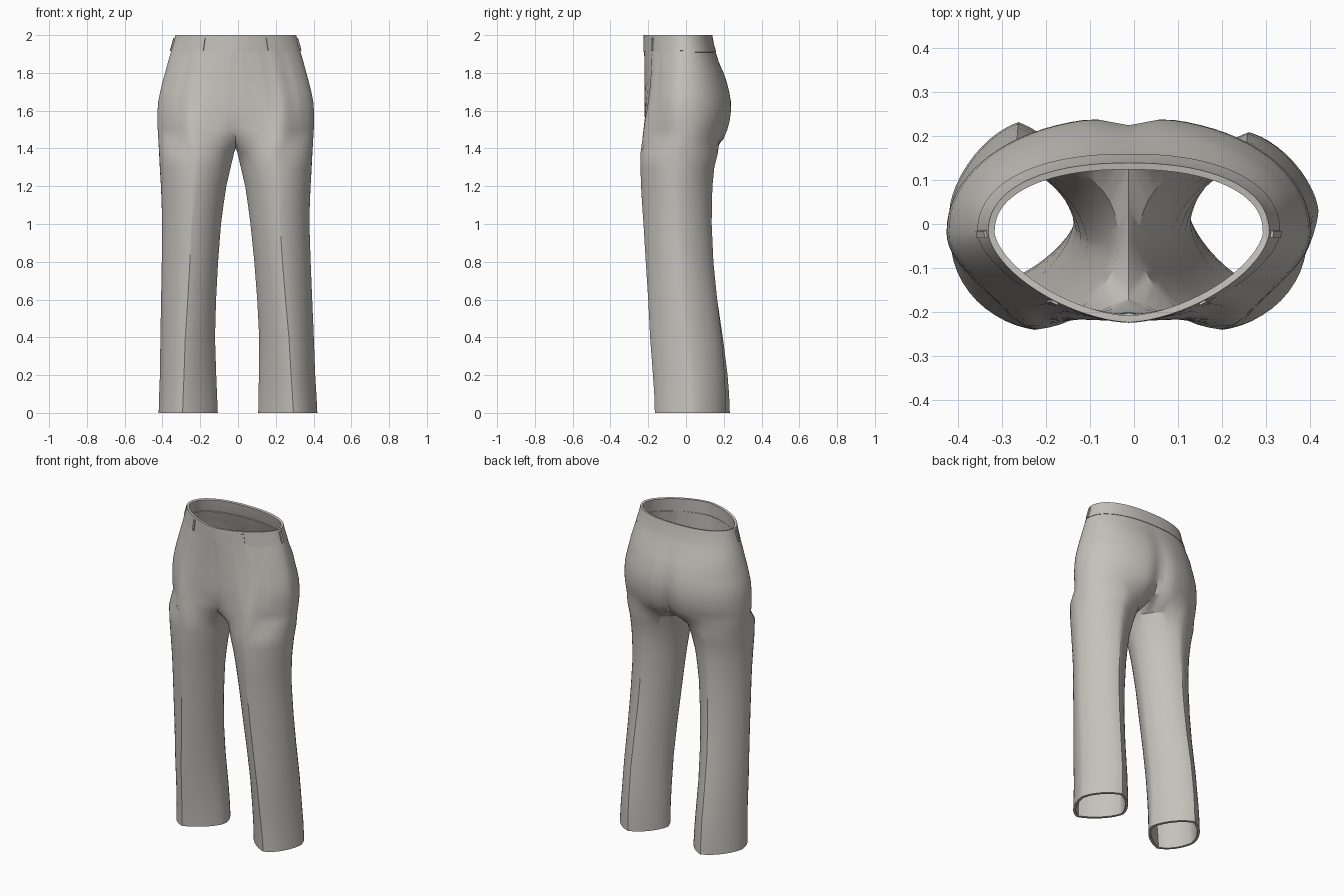
import bpy, bmesh, math
from mathutils import Matrix, Vector

if "Cube" in bpy.data.objects:
    bpy.data.objects.remove(bpy.data.objects["Cube"])

cloth = bpy.data.materials.new("warm grey cloth")
cloth.diffuse_color = (0.56, 0.54, 0.50, 1)
cloth.use_nodes = True
cloth.node_tree.nodes["Principled BSDF"].inputs["Base Color"].default_value = cloth.diffuse_color

M, K, CREASE = 41, 15, 8      # outer points, inner-thigh points, crease index

# Leg sections: z, outer x, inner x, front y, back y, roundness (low = pressed, diamond-like)
LEG = [(0, .420, .107, -.165, .232, 1.55), (.1, .416, .110, -.168, .228, 1.55),
       (.2, .411, .113, -.175, .220, 1.55), (.4, .406, .117, -.190, .195, 1.57),
       (.6, .400, .109, -.200, .165, 1.6), (.8, .394, .096, -.213, .145, 1.65),
       (1.0, .390, .078, -.225, .136, 1.68), (1.1, .392, .065, -.232, .137, 1.7),
       (1.2, .396, .050, -.238, .140, 1.75), (1.3, .402, .027, -.241, .150, 1.85),
       (1.38, .406, .008, -.240, .170, 1.95)]
# Seat sections: z, half width, front y, back y, front roundness, cleft depth, crease
SEAT = [(1.45, .410, -.212, .205, 1.95, .036, .056), (1.5, .413, -.214, .226, 1.95, .034, .047),
        (1.55, .415, -.216, .239, 1.95, .028, .038), (1.6, .414, -.219, .244, 1.92, .022, .028),
        (1.65, .410, -.220, .243, 1.9, .018, .020), (1.7, .400, -.220, .234, 1.85, .014, .014),
        (1.75, .388, -.220, .221, 1.8, .010, .010), (1.8, .374, -.220, .202, 1.75, .007, .008),
        (1.86, .358, -.221, .175, 1.68, .003, .006), (1.92, .340, -.222, .154, 1.6, 0, .004)]


def power(v, n):
    return math.copysign(abs(v) ** (2 / n), v)


def drift(z):                 # the garment hangs slightly off centre
    return -.012 * min(1, z)


def place(p, side):           # mirror a point; the two hems hang a little differently
    y = p.y
    if side > 0 and y > 0:
        y *= 1 - .1 * max(0, 1 - p.z / .6)
    if side < 0 and y < 0:
        y *= 1 - .12 * max(0, 1 - p.z / 1.3)
    return (side * p.x + drift(p.z), y, p.z)


def leg_ring(z, out, inn, front, back, n):
    cx, a = (out + inn) / 2, (out - inn) / 2
    cy, b = (front + back) / 2, (back - front) / 2
    pts = []
    for i in range(M + K):
        if i < M:
            phi = math.radians(-60 + 300 * i / (M - 1))
        else:
            phi = math.radians(240 + 60 * (i - M + 1) / (K + 1))
        c = math.cos(phi)
        # front crease leans outwards towards the hem
        x = cx + a * power(math.sin(phi), n) + .03 * max(0, c) ** 2 * max(0, 1 - z / .7)
        y = cy - (b - .006) * power(c, n)
        y -= .006 * math.exp(-abs(i - CREASE) / 2) - .006 * math.exp(-abs(i - M + 1 + CREASE) / 2)
        pts.append(Vector((x, y, z)))
    return pts


def seat_ring(z, w, front, back, n, cleft, crease):
    pts = []
    yc = -.02
    for i in range(M):
        t = math.pi * i / (M - 1)
        c = math.cos(t)
        m = n if c > 0 else (2.1 if z < 1.8 else 2.25)
        x = w * power(math.sin(t), m) if 0 < i < M - 1 else 0
        r = (yc - front) if c > 0 else (back - yc)
        y = yc - r * power(c, m)
        if c < 0:
            y -= cleft * math.exp(-(x / .05) ** 2)
        else:
            y -= crease * math.exp(-(abs(i - CREASE) / 3.5) ** 1.5)
            # pleat folds and fly seam
            if 1.58 < z < 1.91:
                y += .007 * (i == CREASE - 1) + .006 * (i == CREASE + 3)
            y += .004 * (i == 0)
            if z < 1.55:
                y += (1.55 - z) * .25 * math.exp(-(x / .05) ** 2)
        pts.append(Vector((x, y, z)))
    return pts


def skin(bm, low, high, closed):
    n = len(low)
    for i in range(n if closed else n - 1):
        j = (i + 1) % n
        bm.faces.new((low[i], low[j], high[j], high[i]))


def half_rings():
    rings = [leg_ring(*r) for r in LEG]
    seat = [seat_ring(*r) for r in SEAT]
    # crotch seam dips between the front and back centre points
    f, b = seat[0][0], seat[0][-1]
    seam = []
    for k in range(1, K + 1):
        p = b.lerp(f, k / (K + 1))
        p.z -= .05 * math.sin(math.pi * k / (K + 1)) ** .7
        seam.append(p)
    rings.append(seat[0] + seam)
    return rings + seat[1:]


def finish(bm, name, thick, angle=38):
    me = bpy.data.meshes.new(name)
    bm.to_mesh(me)
    bm.free()
    ob = bpy.data.objects.new(name, me)
    bpy.context.collection.objects.link(ob)
    me.materials.append(cloth)
    bpy.ops.object.select_all(action='DESELECT')
    ob.select_set(True)
    bpy.context.view_layer.objects.active = ob
    if thick:
        s = ob.modifiers.new("cloth thickness", 'SOLIDIFY')
        s.thickness, s.offset = thick, -1
        bpy.ops.object.modifier_apply(modifier=s.name)
    bpy.ops.object.shade_smooth_by_angle(angle=math.radians(angle))
    return ob


# Legs and seat: both halves in one shell, welded along the centre seam
bm = bmesh.new()
for side in (1, -1):
    start = set(bm.faces)
    vs = [[bm.verts.new(place(p, side)) for p in r] for r in half_rings()]
    for k in range(len(vs) - 1):
        if k < len(LEG):
            skin(bm, vs[k], vs[k + 1], True)
        else:
            skin(bm, vs[k][:M], vs[k + 1][:M], False)
    if side < 0:
        bmesh.ops.reverse_faces(bm, faces=[f for f in bm.faces if f not in start])
bmesh.ops.remove_doubles(bm, verts=bm.verts, dist=.0004)
finish(bm, "legs_and_seat", .016, 30)

# Waistband: barely proud of the seat
BAND = [(1.91, .345, -.225, .160), (1.955, .331, -.225, .147), (2.0, .320, -.224, .139)]


def band_point(z, w, front, back, t):
    c = math.cos(t)
    r = (-.02 - front) if c > 0 else (back + .02)
    m = 1.61 if c > 0 else 2.27
    return Vector((w * power(math.sin(t), m) + drift(z), -.02 - r * power(c, m), z))


bm = bmesh.new()
NB = 80
rows = [[bm.verts.new(band_point(*r, 2 * math.pi * i / NB)) for i in range(NB)] for r in BAND]
for low, high in zip(rows, rows[1:]):
    skin(bm, low, high, True)
finish(bm, "waistband", .015)

# Belt loops at the front and sides of the band
bm = bmesh.new()
for deg in (36, 88, 272, 324):
    t = math.radians(deg)
    lo, hi = band_point(*BAND[0], t), band_point(*BAND[2], t)
    side = band_point(*BAND[1], t + .03) - band_point(*BAND[1], t - .03)
    lean = (hi - lo).normalized()
    across = side.normalized()
    rot = Matrix((across, lean.cross(across), lean)).transposed().to_4x4()
    bmesh.ops.create_cube(bm, size=1, matrix=Matrix.Translation(lo.lerp(hi, .45)) @ rot
                          @ Matrix.Diagonal((.016, .010, .07, 1)))
finish(bm, "belt_loops", 0)
